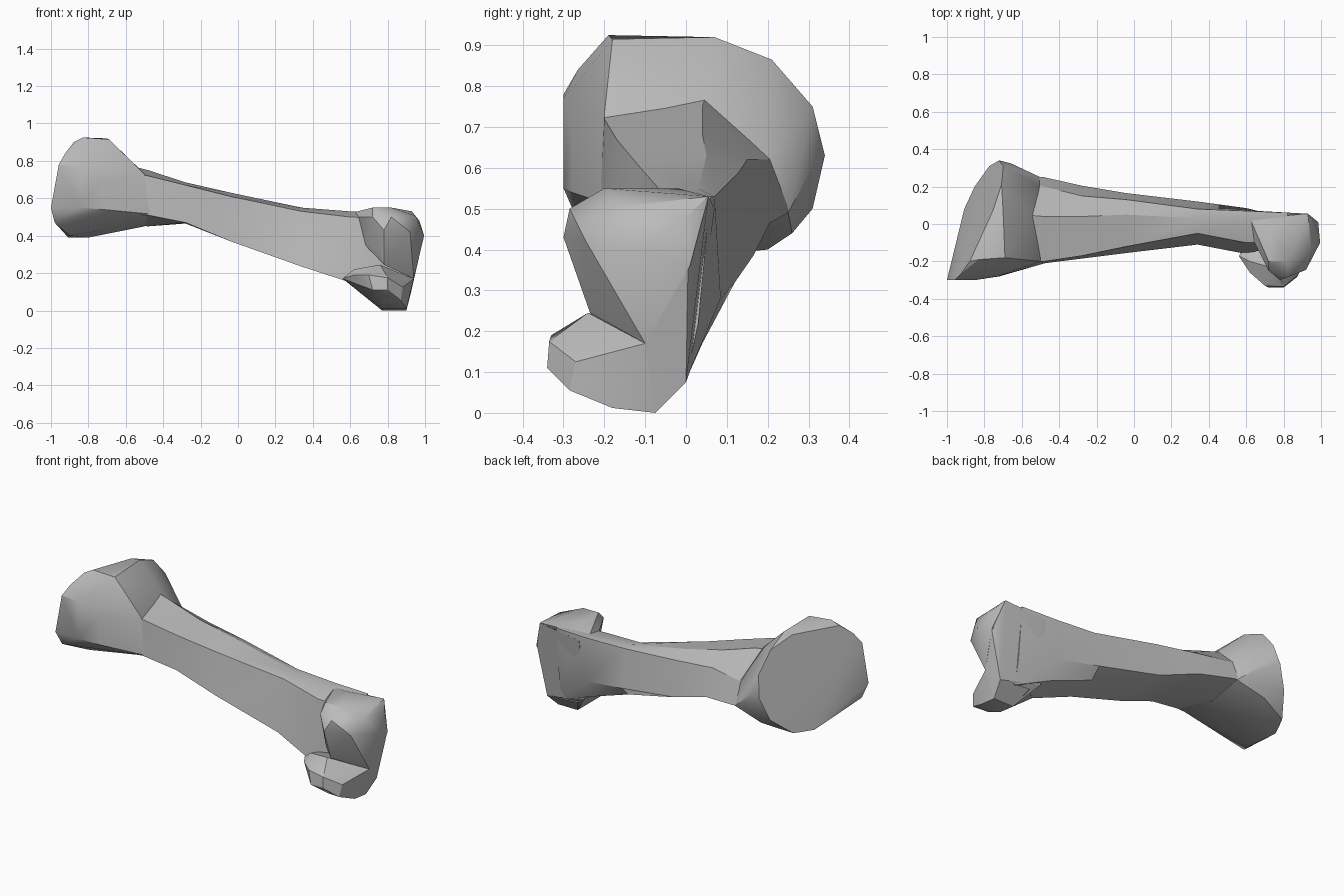
import bpy
import bmesh
from mathutils import Vector

cube = bpy.data.objects.get("Cube")
if cube:
    bpy.data.objects.remove(cube, do_unlink=True)

bone_grey = bpy.data.materials.new("bone_grey")
bone_grey.use_nodes = True
colour = (0.5, 0.5, 0.5, 1)
bone_grey.diffuse_color = colour
bone_grey.node_tree.nodes["Principled BSDF"].inputs["Base Color"].default_value = colour


def finish(name, bm, angle=0.5):
    """Turn a bmesh into a shaded object."""
    bmesh.ops.recalc_face_normals(bm, faces=bm.faces[:])
    mesh = bpy.data.meshes.new(name)
    bm.to_mesh(mesh)
    bm.free()
    mesh.materials.append(bone_grey)
    obj = bpy.data.objects.new(name, mesh)
    bpy.context.scene.collection.objects.link(obj)
    bpy.ops.object.select_all(action="DESELECT")
    obj.select_set(True)
    bpy.context.view_layer.objects.active = obj
    bpy.ops.object.shade_smooth_by_angle(angle=angle)


def hull(name, points):
    """Faceted convex lump around a few landmark points."""
    bm = bmesh.new()
    for point in points:
        bm.verts.new(Vector(point))
    result = bmesh.ops.convex_hull(bm, input=bm.verts[:])
    loose = set(result["geom_interior"]) | set(result["geom_unused"])
    bmesh.ops.delete(bm, geom=[v for v in loose if isinstance(v, bmesh.types.BMVert)],
                     context="VERTS")
    bmesh.ops.dissolve_limit(bm, angle_limit=0.03, verts=bm.verts[:], edges=bm.edges[:])
    finish(name, bm)


def loft(name, stations):
    """Skin a row of (x, [(y, z), ...]) sections and cap both ends."""
    bm = bmesh.new()
    rings = [[bm.verts.new((x, y, z)) for y, z in section] for x, section in stations]
    for first, second in zip(rings, rings[1:]):
        count = len(first)
        for i in range(count):
            j = (i + 1) % count
            bm.faces.new((first[i], first[j], second[j], second[i]))
    bm.faces.new(rings[0])
    bm.faces.new(rings[-1])
    finish(name, bm)


# Shaft: front top, back top, back upper, back lower, underside, front lower
loft("shaft", [
    (-.60, [(-.20, .74), (.05, .78), (.22, .63), (.26, .50), (.06, .46), (-.22, .51)]),
    (-.48, [(-.20, .72), (.04, .75), (.20, .62), (.25, .49), (.05, .45), (-.21, .51)]),
    (-.28, [(-.17, .67), (.04, .685), (.15, .62), (.205, .465), (.06, .465), (-.185, .47)]),
    (-.04, [(-.12, .61), (.05, .63), (.13, .59), (.165, .385), (.05, .375), (-.155, .37)]),
    (.34, [(-.05, .53), (.03, .55), (.08, .54), (.12, .32), (.06, .26), (-.11, .235)]),
    (.60, [(-.10, .50), (.02, .53), (.07, .53), (.085, .28), (.04, .17), (-.16, .15)]),
    (.82, [(-.10, .49), (.02, .53), (.06, .53), (.03, .22), (.00, .08), (-.09, .03)]),
])

# Large flat-ended joint: a tilted disc rim, a shoulder ring and the neck
disc_rim = [(-.30, .55), (-.30, .78), (-.265, .84), (-.20, .90), (.07, .915), (.21, .865),
            (.31, .75), (.34, .63), (.31, .50), (.20, .40), (.08, .39)]
disc = [(max(-1, -.865 + .44 * y + .3 * (z - .65)), y, z) for y, z in disc_rim]
shoulder = [(-.83, -.19, .925), (-.69, -.18, .915), (-.70, .07, .92), (-.66, .16, .83),
            (-.66, .325, .63), (-.68, .26, .44), (-.80, .10, .39), (-.72, -.10, .43),
            (-.72, -.28, .54), (-.73, -.28, .70), (-.98, -.265, .47), (-.90, -.12, .40),
            (-.85, -.30, .55), (-.85, -.30, .77)]
neck = [(-.50, -.20, .73), (-.55, .05, .78), (-.50, .20, .62), (-.50, .25, .49),
        (-.50, .05, .45), (-.46, -.205, .515)]
hull("flat_joint", disc + shoulder + neck)

# Upper knuckle at the other end
hull("upper_knuckle", [
    (.64, -.09, .50), (.62, .03, .525), (.73, -.02, .55), (.72, -.20, .55), (.82, -.20, .55),
    (.72, -.25, .50), (.82, -.285, .50), (.78, -.30, .43), (.92, -.245, .42), (.95, -.16, .505),
    (.97, .00, .48), (.995, -.10, .40), (.985, .01, .36), (.93, .055, .53), (.76, -.25, .31),
    (.78, -.235, .245), (.94, -.10, .17), (.68, -.12, .35),
])

# End wall joining the two knuckles
hull("end_wall", [
    (.985, .005, .36), (.99, -.10, .40), (.94, -.10, .17), (.90, -.075, .00), (.92, .00, .075),
    (.93, .055, .53), (.66, .02, .13), (.77, -.075, .00), (.70, -.10, .40), (.66, .07, .50),
])

# Lower knuckle reaching forward from the end wall
hull("lower_knuckle", [
    (.62, -.26, .19), (.56, -.17, .17), (.62, -.20, .22), (.76, -.24, .245), (.70, -.33, .19),
    (.80, -.335, .175), (.72, -.34, .11), (.80, -.34, .11), (.88, -.27, .125), (.87, -.285, .055),
    (.78, -.27, .05), (.77, -.18, .012), (.90, -.18, .012), (.90, -.075, .00), (.77, -.075, .00),
    (.94, -.10, .17), (.92, .00, .075), (.72, .00, .09), (.66, -.08, .20),
])
